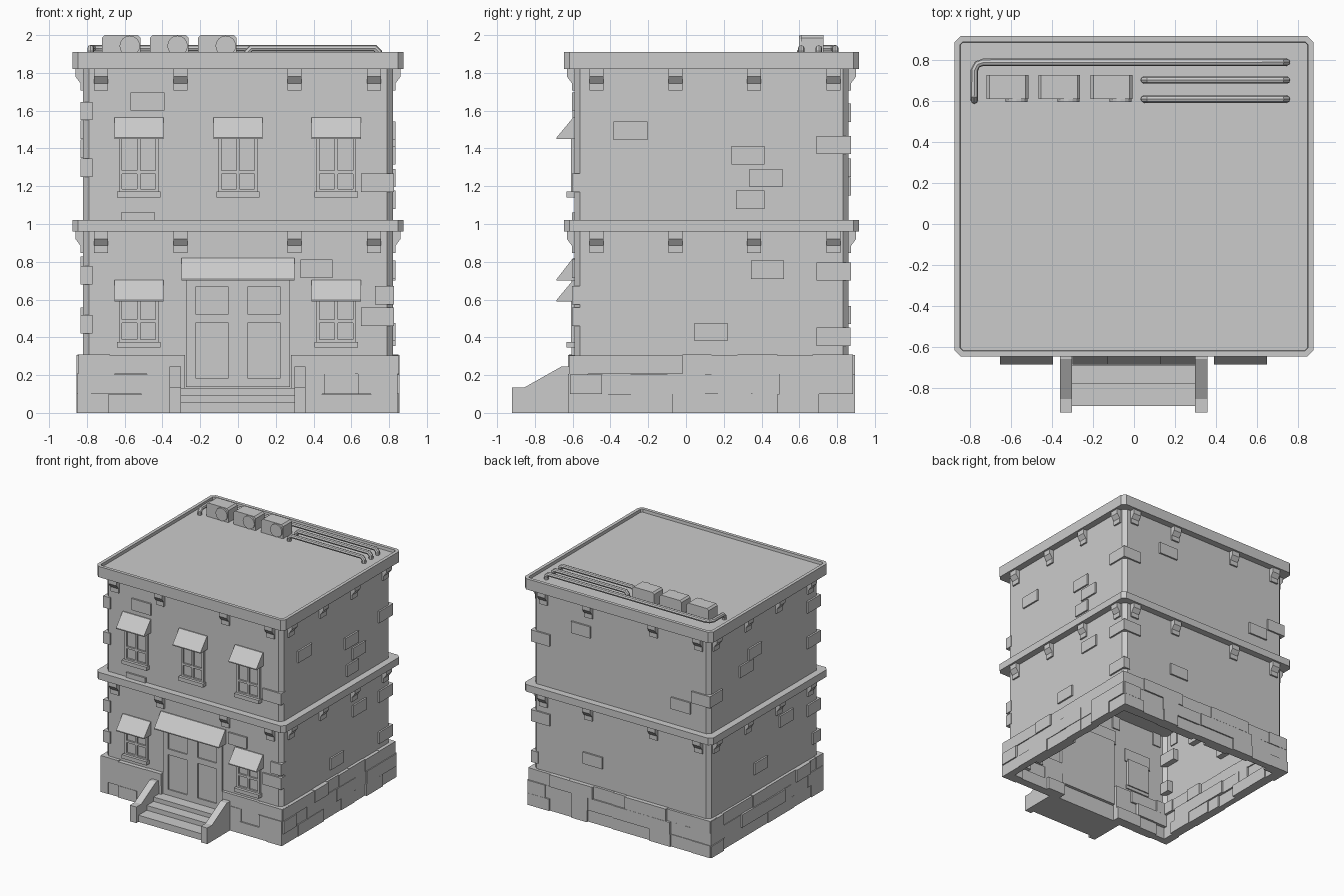
import bpy, bmesh, math, random
from mathutils import Matrix, Vector

if "Cube" in bpy.data.objects:
    bpy.data.objects.remove(bpy.data.objects["Cube"])

random.seed(4)
X, Y0, Y1 = 0.82, -0.59, 0.86          # wall planes: sides, front, back
SIDES = ("front", "right", "back", "left")


def finish(name, bm):
    bmesh.ops.recalc_face_normals(bm, faces=bm.faces)
    mesh = bpy.data.meshes.new(name)
    bm.to_mesh(mesh)
    bm.free()
    ob = bpy.data.objects.new(name, mesh)
    bpy.context.collection.objects.link(ob)
    return ob


def on_wall(side, u, d, z):
    """Point at u along a wall, d out from it, height z."""
    return Vector({"front": (u, Y0 - d, z), "back": (u, Y1 + d, z),
                   "right": (X + d, u, z), "left": (-X - d, u, z)}[side])


def prism(bm, pts, vec, caps=True):
    """Sweep a polygon along a vector."""
    a = [bm.verts.new(p) for p in pts]
    b = [bm.verts.new(Vector(p) + Vector(vec)) for p in pts]
    for i in range(len(a)):
        j = (i + 1) % len(a)
        bm.faces.new((a[i], a[j], b[j], b[i]))
    if caps:
        bm.faces.new(a[::-1])
        return bm.faces.new(b)


def wall_prism(bm, side, profile, u0, u1):
    """Sweep a (d, z) profile along a wall from u0 to u1."""
    pts = [on_wall(side, u0, d, z) for d, z in profile]
    prism(bm, pts, on_wall(side, u1, 0, 0) - on_wall(side, u0, 0, 0))


def block(bm, side, u0, u1, z0, z1, d0, d1):
    wall_prism(bm, side, [(d0, z0), (d1, z0), (d1, z1), (d0, z1)], u0, u1)


def outline(grow, z, c=0.03):
    """Building footprint with clipped corners."""
    x, a, b = X + grow, Y0 - grow, Y1 + grow
    return [(-x + c, a, z), (x - c, a, z), (x, a + c, z), (x, b - c, z),
            (x - c, b, z), (-x + c, b, z), (-x, b - c, z), (-x, a + c, z)]


# Hollow storey walls
for name, z0, z1 in (("lower_walls", 0, 0.96), ("upper_walls", 1.02, 1.82)):
    bm = bmesh.new()
    prism(bm, outline(0, z0), (0, 0, z1 - z0), caps=False)
    finish(name, bm)

# Floor ledge
bm = bmesh.new()
prism(bm, outline(0.057, 0.96), (0, 0, 0.06))
finish("floor_ledge", bm)

# Roof slab with a low rim
bm = bmesh.new()
top = prism(bm, outline(0.057, 1.82), (0, 0, 0.09))
bm.normal_update()
bmesh.ops.inset_individual(bm, faces=[top], thickness=0.03)
bmesh.ops.inset_individual(bm, faces=[top], thickness=0.002)
for v in top.verts:
    v.co.z -= 0.025
finish("roof", bm)

# Corbels under both ledges
bm = bmesh.new()
for t in (0.96, 1.82):
    profile = [(-0.01, t), (0.04, t), (0.04, t - 0.04), (0.014, t - 0.075),
               (0.014, t - 0.113), (-0.01, t - 0.113)]
    for side in SIDES:
        us = (-0.725, -0.305, 0.3, 0.72) if side in ("front", "back") else (-0.475, -0.055, 0.36, 0.78)
        for u in us:
            wall_prism(bm, side, profile, u - 0.037, u + 0.037)
finish("corbels", bm)

# Stone base: three courses of uneven bricks, left open for the door
bm = bmesh.new()
for side in SIDES:
    spans = {"front": [(-0.845, -0.28), (0.28, 0.845)], "back": [(-0.845, 0.845)]}.get(side, [(-0.613, 0.883)])
    for u0, u1 in spans:
        for z0, z1 in ((0, 0.1), (0.1, 0.205), (0.205, 0.305)):
            n = round((u1 - u0) / 0.18)
            w = (u1 - u0) / n
            cuts = [u0] + [u0 + w * (i + random.uniform(-0.28, 0.28)) for i in range(1, n)] + [u1]
            for a, b in zip(cuts, cuts[1:]):
                block(bm, side, a, b, z0, z1 + random.uniform(-0.002, 0.004),
                      -random.uniform(0.03, 0.07), random.choice((0.02, 0.025, 0.029, 0.036)))
finish("base_bricks", bm)

# Loose bricks standing out of the walls: left end, bottom, width
LOOSE = {
    "front": [(-0.57, 1.6, .18), (0.65, 1.17, .175), (-0.62, 0.965, .18), (0.33, 0.715, .17),
              (0.725, 0.575, .1), (0.65, 0.46, .175)],
    "right": [(-0.385, 1.445, .18), (0.24, 1.315, .175), (0.335, 1.195, .175), (0.265, 1.08, .15),
              (0.69, 1.37, .18), (0.345, 0.71, .175), (0.69, 0.7, .18), (0.69, 0.355, .18), (0.045, 0.38, .175)],
    "back": [(0.28, 1.54, .18), (-0.65, 1.15, .18), (-0.83, 1.25, .17), (0.17, 0.47, .18), (0.66, 1.37, .17),
             (0.66, 0.7, .17)],
    "left": [(0.18, 1.45, .175), (0.29, 1.35, .175), (0.1, 0.46, .175), (-0.24, 0.73, .175),
             (-0.6, 1.55, .17), (-0.6, 1.25, .17), (-0.6, 0.68, .17), (-0.6, 0.42, .1), (0.7, 1.25, .17)],
}
bm = bmesh.new()
for side, bricks in LOOSE.items():
    for u, z, w in bricks:
        block(bm, side, u, u + w, z, z + 0.097, -0.05, 0.014)
finish("loose_bricks", bm)


def lattice(bm, us, zs, bar, d0, d1, plate):
    """Plate with bars centred on the given lines."""
    h = bar / 2
    block(bm, "front", us[0], us[-1], zs[0], zs[-1], d0, plate)
    for u in us:
        block(bm, "front", u - h, u + h, zs[0] - h, zs[-1] + h, d0, d1)
    for z in zs:
        for a, b in zip(us, us[1:]):
            block(bm, "front", a + h, b - h, z - h, z + h, d0, d1)


def awning(bm, u0, u1, z, h):
    wall_prism(bm, "front", [(-0.01, z), (0.095, z), (0.095, z + 0.008), (0.008, z + h), (-0.01, z + h)], u0, u1)


# Windows, sills and awnings
for i, (u, z0, z1, zm) in enumerate([(-0.525, 0.38, 0.6, 0.485), (0.52, 0.38, 0.6, 0.485),
                                     (-0.525, 1.175, 1.46, 1.275), (0, 1.175, 1.46, 1.275),
                                     (0.52, 1.175, 1.46, 1.275)]):
    bm = bmesh.new()
    lattice(bm, (u - 0.097, u, u + 0.097), (z0, zm, z1), 0.018, -0.02, 0.018, 0.004)
    finish(f"window_{i}", bm)
    bm = bmesh.new()
    block(bm, "front", u - 0.115, u + 0.115, z0 - 0.035, z0 - 0.004, -0.01, 0.042)
    finish(f"window_sill_{i}", bm)
    bm = bmesh.new()
    awning(bm, u - 0.13, u + 0.13, z1 - 0.01, 0.113)
    finish(f"window_awning_{i}", bm)

# Double door and its awning
bm = bmesh.new()
for s in (-1, 1):
    us = sorted((s * 0.025, s * 0.25))
    lattice(bm, us, (0.16, 0.5, 0.69), 0.048, -0.025, 0.016, 0.006)
finish("double_door", bm)
bm = bmesh.new()
awning(bm, -0.3, 0.3, 0.7, 0.12)
finish("door_awning", bm)

# Steps and sloped side walls
bm = bmesh.new()
wall_prism(bm, "front", [(0, 0), (0.3, 0), (0.3, 0.055), (0.19, 0.055), (0.19, 0.095),
                         (0.1, 0.095), (0.1, 0.132), (0, 0.132)], -0.305, 0.3)
finish("steps", bm)
bm = bmesh.new()
for u in (-0.362, 0.298):
    wall_prism(bm, "front", [(0, 0), (0.33, 0), (0.33, 0.135), (0.265, 0.135),
                             (0.07, 0.245), (0, 0.245)], u, u + 0.06)
finish("step_side_walls", bm)

# Rooftop cooling units with round fans
for i, x in enumerate((-0.72, -0.467, -0.212)):
    bm = bmesh.new()
    w, c = 0.204, 0.014
    prism(bm, [(x, 0.61, 1.88), (x + w, 0.61, 1.88), (x + w, 0.61, 2 - c), (x + w - c, 0.61, 2),
               (x + c, 0.61, 2), (x, 0.61, 2 - c)], (0, 0.118, 0))
    bmesh.ops.create_cone(bm, cap_ends=True, segments=16, radius1=0.054, radius2=0.054, depth=0.03,
                          matrix=Matrix.Translation((x + 0.147, 0.612, 1.943)) @ Matrix.Rotation(math.pi / 2, 4, "X"))
    finish(f"cooling_unit_{i}", bm)

# Roof pipes, bent down at their ends
z, lo = 1.93, 1.88
paths = [[(0.05, y, lo), (0.05, y, z - 0.02), (0.07, y, z), (0.725, y, z), (0.745, y, z - 0.02), (0.745, y, lo)]
         for y in (0.61, 0.703)]
paths.append([(0.745, 0.79, lo), (0.745, 0.79, z - 0.02), (0.725, 0.79, z), (-0.735, 0.79, z), (-0.765, 0.78, z),
              (-0.78, 0.75, z), (-0.78, 0.625, z), (-0.78, 0.605, z - 0.02), (-0.78, 0.605, lo)])
for i, path in enumerate(paths):
    cu = bpy.data.curves.new(f"roof_pipe_{i}", "CURVE")
    cu.dimensions = "3D"
    cu.bevel_depth, cu.bevel_resolution = 0.018, 2
    sp = cu.splines.new("POLY")
    sp.points.add(len(path) - 1)
    for p, co in zip(sp.points, path):
        p.co = (*co, 1)
    sp.use_smooth = False
    bpy.context.collection.objects.link(bpy.data.objects.new(f"roof_pipe_{i}", cu))
